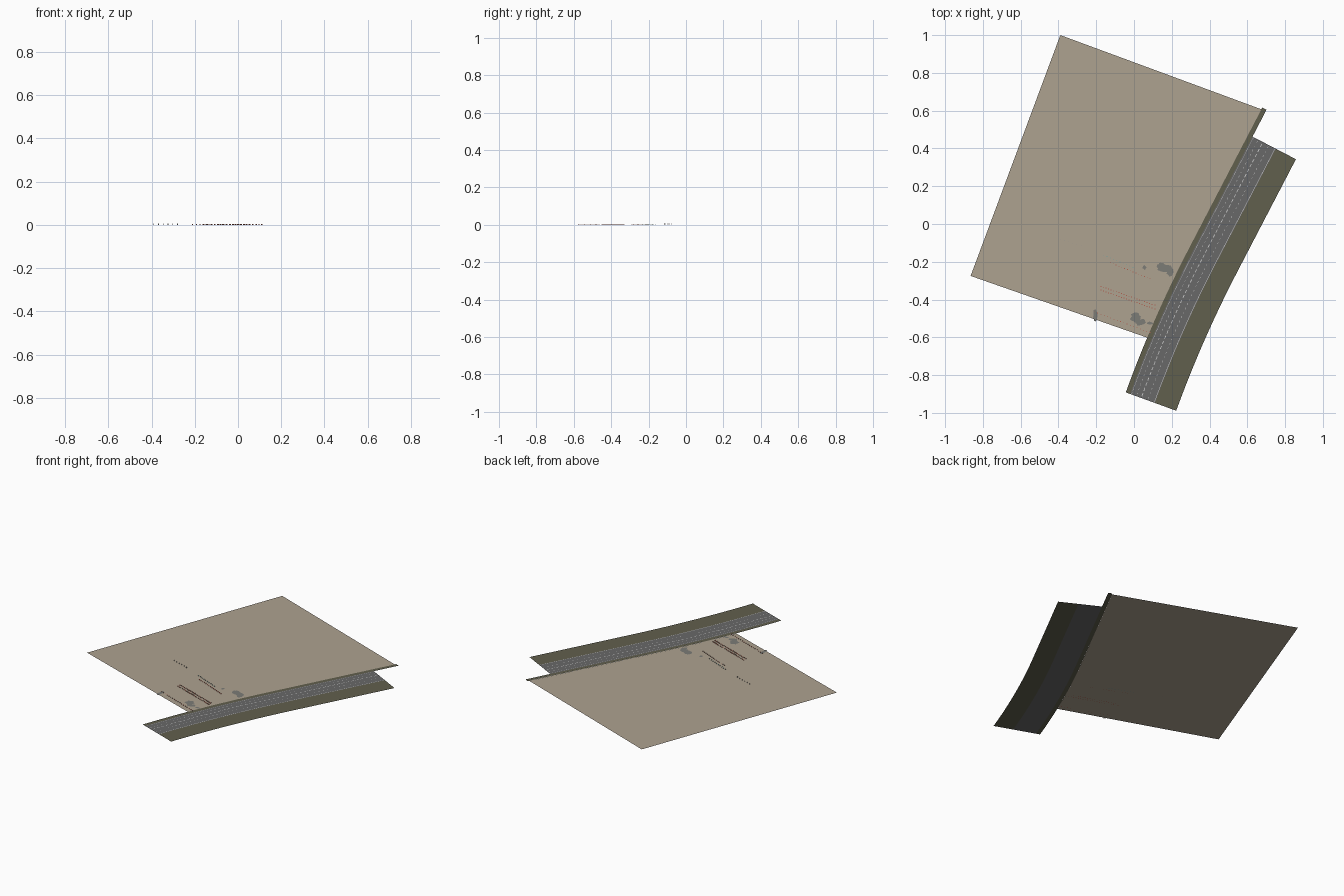
import bpy, bmesh, math, random
from mathutils import Vector

if "Cube" in bpy.data.objects:
    bpy.data.objects.remove(bpy.data.objects["Cube"])

random.seed(4)


def material(name, rgb):
    m = bpy.data.materials.new(name)
    m.diffuse_color = (*rgb, 1)
    m.use_nodes = True
    m.node_tree.nodes["Principled BSDF"].inputs["Base Color"].default_value = m.diffuse_color
    return m


SOIL = material("soil", (0.42, 0.36, 0.28))
GRASS = material("grass", (0.12, 0.115, 0.075))
ASPHALT = material("asphalt", (0.14, 0.14, 0.14))
PAINT = material("paint", (0.6, 0.6, 0.58))
STONE = material("stone", (0.2, 0.2, 0.18))
RED = material("red", (0.45, 0.12, 0.08))
TEAL = material("teal", (0.2, 0.38, 0.36))
PALE = material("pale", (0.35, 0.33, 0.3))


def finish(name, bm, mat):
    bmesh.ops.recalc_face_normals(bm, faces=bm.faces)
    for f in bm.faces:                      # flat sheets face upwards
        if abs(f.normal.z) > 0.9 and len(bm.faces) and not f.edges[0].is_manifold:
            if f.normal.z < 0:
                f.normal_flip()
    me = bpy.data.meshes.new(name)
    bm.to_mesh(me)
    bm.free()
    me.materials.append(mat)
    ob = bpy.data.objects.new(name, me)
    bpy.context.collection.objects.link(ob)
    return ob


# Road spine: bends at the south end, then runs straight
START, LENGTH, BEND = Vector((-0.02, -0.9)), 1.51, 0.84
STEP = 0.005


def heading(s):
    return math.radians(20 + 7.5 * min(1, s / BEND))


spine = [START.copy()]
for i in range(400):
    a = heading((i + 0.5) * STEP)
    spine.append(spine[-1] + Vector((math.sin(a), math.cos(a))) * STEP)


def at(s, offset):
    k = min(int(s / STEP), len(spine) - 2)
    a = heading(s)
    p = spine[k].lerp(spine[k + 1], s / STEP - k)
    return p + Vector((math.cos(a), -math.sin(a))) * offset


def add_band(bm, s0, s1, o0, o1, z, n=1):
    rows = []
    for i in range(n + 1):
        s = s0 + (s1 - s0) * i / n
        rows.append([bm.verts.new((*at(s, o), z)) for o in (o0, o1)])
    for a, b in zip(rows, rows[1:]):
        bm.faces.new((a[0], a[1], b[1], b[0]))


def band(name, s0, s1, o0, o1, z, mat, n=40):
    bm = bmesh.new()
    add_band(bm, s0, s1, o0, o1, z, n)
    finish(name, bm, mat)


# Road and its verges
band("inner_verge", 0, 1.67, -0.025, 0, 0.0005, GRASS)
band("road", 0, LENGTH, 0, 0.139, 0.0005, ASPHALT)
band("outer_verge", 0, LENGTH, 0.139, 0.259, 0.0005, GRASS)
band("edge_line_left", 0, LENGTH, 0.006, 0.0075, 0.001, PAINT)
band("edge_line_right", 0, LENGTH, 0.134, 0.1365, 0.001, PAINT)


# Dashed lane markings
def dashes(name, offset, width, length, gap):
    bm = bmesh.new()
    s = 0.01
    while s + length < LENGTH:
        add_band(bm, s, s + length, offset - width / 2, offset + width / 2, 0.001)
        s += length + gap
    finish(name, bm, PAINT)


dashes("centre_dashes", 0.062, 0.004, 0.018, 0.012)
dashes("left_lane_dashes", 0.034, 0.002, 0.010, 0.016)
dashes("right_lane_dashes", 0.098, 0.002, 0.010, 0.016)

# Field, its east side following the verge
bm = bmesh.new()
east = [at(0.31 + 1.35 * i / 24, -0.025) for i in range(25)]
outline = [Vector((-0.865, -0.275))] + east + [Vector((-0.39, 1.0))]
bm.faces.new([bm.verts.new((p.x, p.y, 0)) for p in outline])
finish("field", bm, SOIL)


# Irregular rubble patches lying on the field
def patch(name, lobes):
    bm = bmesh.new()
    for j, (x, y, rx, ry) in enumerate(lobes):
        ring = []
        for i in range(18):
            a = math.tau * i / 18
            r = random.uniform(0.75, 1.15)
            ring.append(bm.verts.new((x + rx * r * math.cos(a),
                                      y + ry * r * math.sin(a), 0.001 + j * 0.0001)))
        bm.faces.new(ring)
    finish(name, bm, STONE)


patch("rubble_north", [(0.165, -0.235, 0.045, 0.024), (0.145, -0.22, 0.024, 0.014),
                       (0.19, -0.255, 0.018, 0.025)])
patch("rubble_small", [(0.055, -0.23, 0.01, 0.012)])
patch("rubble_south", [(0.01, -0.495, 0.03, 0.024), (0.035, -0.52, 0.032, 0.018),
                       (0.085, -0.525, 0.016, 0.008)])
patch("rubble_west", [(-0.205, -0.48, 0.011, 0.034)])


# Rows of tiny marker posts
def post_row(name, a, b, spacing, size, height, mat):
    a, b = Vector(a), Vector(b)
    bm = bmesh.new()
    n = int((b - a).length / spacing)
    for i in range(n + 1):
        p = a.lerp(b, i / n)
        cube = bmesh.ops.create_cube(bm, size=1)["verts"]
        for v in cube:
            v.co = (p.x + v.co.x * size, p.y + v.co.y * size, (v.co.z + 0.5) * height)
    finish(name, bm, mat)


post_row("posts_middle_a", (-0.175, -0.33), (0.11, -0.43), 0.014, 0.005, 0.003, RED)
post_row("posts_middle_b", (-0.175, -0.35), (0.11, -0.45), 0.014, 0.005, 0.003, RED)
post_row("posts_north", (-0.125, -0.205), (0.085, -0.29), 0.016, 0.004, 0.003, RED)
post_row("posts_south", (-0.21, -0.465), (0.085, -0.575), 0.018, 0.004, 0.003, RED)
post_row("posts_teal", (-0.16, -0.165), (-0.005, -0.23), 0.018, 0.004, 0.003, TEAL)
post_row("posts_far", (-0.39, -0.08), (-0.28, -0.115), 0.022, 0.003, 0.006, PALE)
